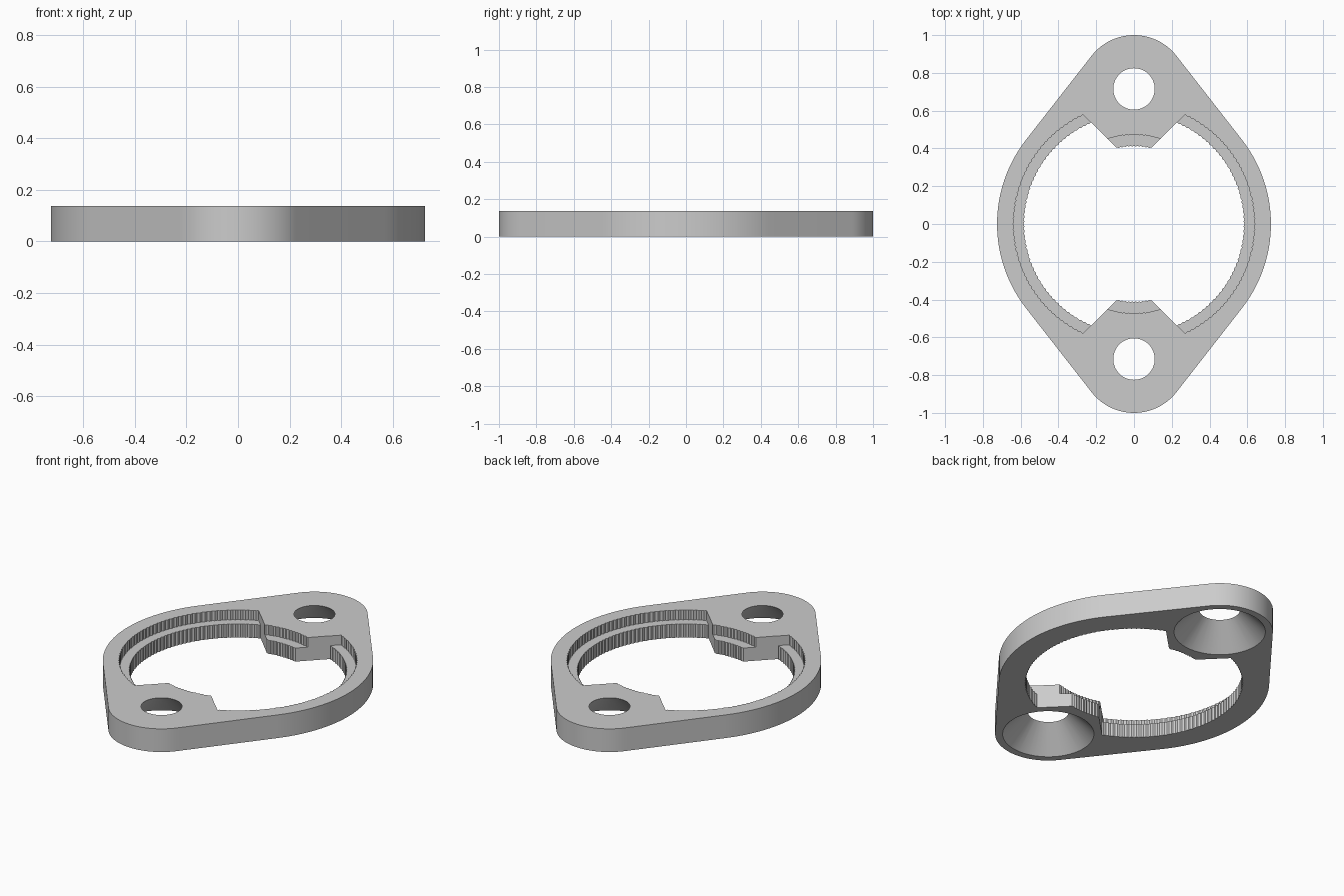
import bpy
import bmesh
from math import sin, cos, asin, pi, sqrt

HEIGHT = 0.137
LEDGE = 0.08
RING, END, EYE_Y = 0.725, 0.285, 0.715
TEETH = 144

cube = bpy.data.objects.get("Cube")
if cube:
    bpy.data.objects.remove(cube)

grey = bpy.data.materials.new("plain grey")
grey.use_nodes = True
grey.diffuse_color = (0.6, 0.6, 0.6, 1)
grey.node_tree.nodes["Principled BSDF"].inputs["Base Color"].default_value = (0.6, 0.6, 0.6, 1)


def add_object(name, bm):
    bmesh.ops.recalc_face_normals(bm, faces=bm.faces)
    mesh = bpy.data.meshes.new(name)
    bm.to_mesh(mesh)
    bm.free()
    mesh.materials.append(grey)
    obj = bpy.data.objects.new(name, mesh)
    bpy.context.collection.objects.link(obj)
    return obj


def prism(name, points, z0, z1):
    bm = bmesh.new()
    low = [bm.verts.new((x, y, z0)) for x, y in points]
    high = [bm.verts.new((x, y, z1)) for x, y in points]
    bm.faces.new(low)
    bm.faces.new(high)
    for i in range(len(points)):
        j = (i + 1) % len(points)
        bm.faces.new((low[i], low[j], high[j], high[i]))
    return add_object(name, bm)


def arc(cy, radius, start, end, steps):
    angles = [start + (end - start) * i / steps for i in range(steps + 1)]
    return [(radius * cos(a), cy + radius * sin(a)) for a in angles]


def opening(ring_r, tab_r, offset):
    """Serrated round opening, narrowed by two tabs with 45 degree flanks."""
    corners = [pi / 4 + asin(offset / (r * sqrt(2))) for r in (ring_r, tab_r)]
    exact = [s for c in corners for s in (c, pi - c, pi + c, 2 * pi - c)]
    marks = [(pi * i / TEETH, 0.005 * (i % 2)) for i in range(2 * TEETH)
             if all(abs(pi * i / TEETH - e) > 0.006 for e in exact)]
    points = []
    for a, tooth in sorted(marks + [(e, 0) for e in exact]):
        lean = abs(sin(a)) - abs(cos(a))
        flank = offset / lean if lean > 0.01 else 9
        r = min(max(flank, tab_r), ring_r)
        if not tab_r < flank < ring_r:
            r -= tooth
        points.append((r * cos(a), r * sin(a)))
    return points


# Flange body: central circle with tangent rounded ends
tangent = asin((RING - END) / EYE_Y)
outline = (arc(0, RING, -tangent, tangent, 32)
           + arc(EYE_Y, END, tangent, pi - tangent, 40)
           + arc(0, RING, pi - tangent, pi + tangent, 32)
           + arc(-EYE_Y, END, pi + tangent, 2 * pi - tangent, 40))
flange = prism("mounting_flange", outline, 0, HEIGHT)

# Stepped central opening
cutters = [prism("opening_cutter", opening(0.585, 0.415, 0.31), -0.1, 0.3),
           prism("ledge_cutter", opening(0.64, 0.475, 0.3085), LEDGE, 0.3)]

# Countersunk screw holes, wide on the underside
for side in (-1, 1):
    bm = bmesh.new()
    bmesh.ops.create_cone(bm, cap_ends=True, segments=48, radius1=0.265, radius2=0.09,
                          depth=HEIGHT + 0.04)
    bmesh.ops.translate(bm, verts=bm.verts, vec=(0, side * EYE_Y, HEIGHT / 2))
    cutters.append(add_object("screw_hole_cutter", bm))

bpy.ops.object.select_all(action='DESELECT')
bpy.context.view_layer.objects.active = flange
flange.select_set(True)
for cutter in cutters:
    cutter.hide_render = True
    mod = flange.modifiers.new("cut", 'BOOLEAN')
    mod.operation = 'DIFFERENCE'
    mod.solver = 'EXACT'
    mod.object = cutter
    bpy.ops.object.modifier_apply(modifier=mod.name)
    bpy.data.objects.remove(cutter)

bpy.ops.object.shade_smooth_by_angle(angle=0.35)
